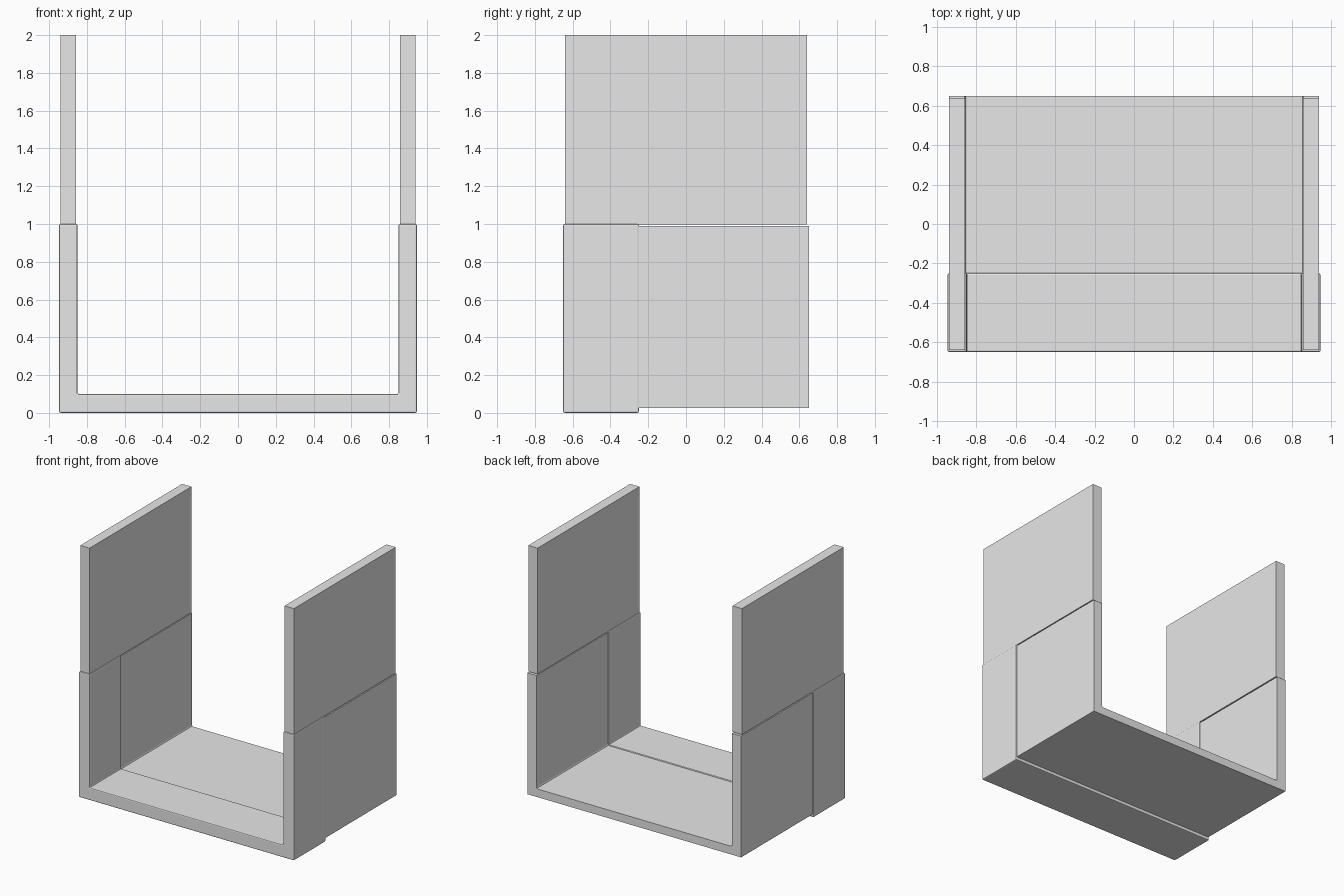
import bpy
import bmesh

cube = bpy.data.objects.get("Cube")
if cube:
    bpy.data.objects.remove(cube, do_unlink=True)

grey = bpy.data.materials.new("plain grey")
grey.use_nodes = True
colour = (0.8, 0.8, 0.8, 1)
grey.diffuse_color = colour
grey.node_tree.nodes["Principled BSDF"].inputs["Base Color"].default_value = colour


def extrude_profile(name, profile, y0, y1):
    """Extrude an x-z outline along y into a closed solid."""
    bm = bmesh.new()
    face = bm.faces.new([bm.verts.new((x, y0, z)) for x, z in profile])
    out = bmesh.ops.extrude_face_region(bm, geom=[face])
    moved = [v for v in out["geom"] if isinstance(v, bmesh.types.BMVert)]
    bmesh.ops.translate(bm, verts=moved, vec=(0, y1 - y0, 0))
    bmesh.ops.recalc_face_normals(bm, faces=bm.faces)
    mesh = bpy.data.meshes.new(name)
    bm.to_mesh(mesh)
    bm.free()
    mesh.materials.append(grey)
    obj = bpy.data.objects.new(name, mesh)
    bpy.context.collection.objects.link(obj)
    return obj


def channel(outer, inner, bottom, floor, top):
    """U-shaped outline, mirrored about x = 0."""
    half = [(outer, bottom), (outer, top), (inner, top), (inner, floor)]
    return half + [(-x, z) for x, z in reversed(half)]


def round_edges(obj, width):
    bevel = obj.modifiers.new("soft edges", "BEVEL")
    bevel.width = width
    bevel.segments = 2
    bevel.limit_method = "ANGLE"


# Front collar: thicker channel with softened edges
collar = extrude_profile("front_collar", channel(0.947, 0.85, 0, 0.1, 1), -0.65, -0.25)
round_edges(collar, 0.008)

# Rear channel: slightly thinner, with small fillets in the inner corners
rear = channel(0.94, 0.86, 0.025, 0.09, 0.99)
r = 0.012
fillet = [(0.86, 0.09 + r), (0.86 - r * 0.3, 0.09 + r * 0.3), (0.86 - r, 0.09)]
rear[3:5] = fillet + [(-x, z) for x, z in reversed(fillet)]
extrude_profile("rear_channel", rear, -0.26, 0.65)

# Upright side panels
for name, side in (("left_panel", 1), ("right_panel", -1)):
    a, b = side * 0.858, side * 0.94
    extrude_profile(name, [(a, 0.998), (b, 0.998), (b, 2), (a, 2)], -0.64, 0.64)
